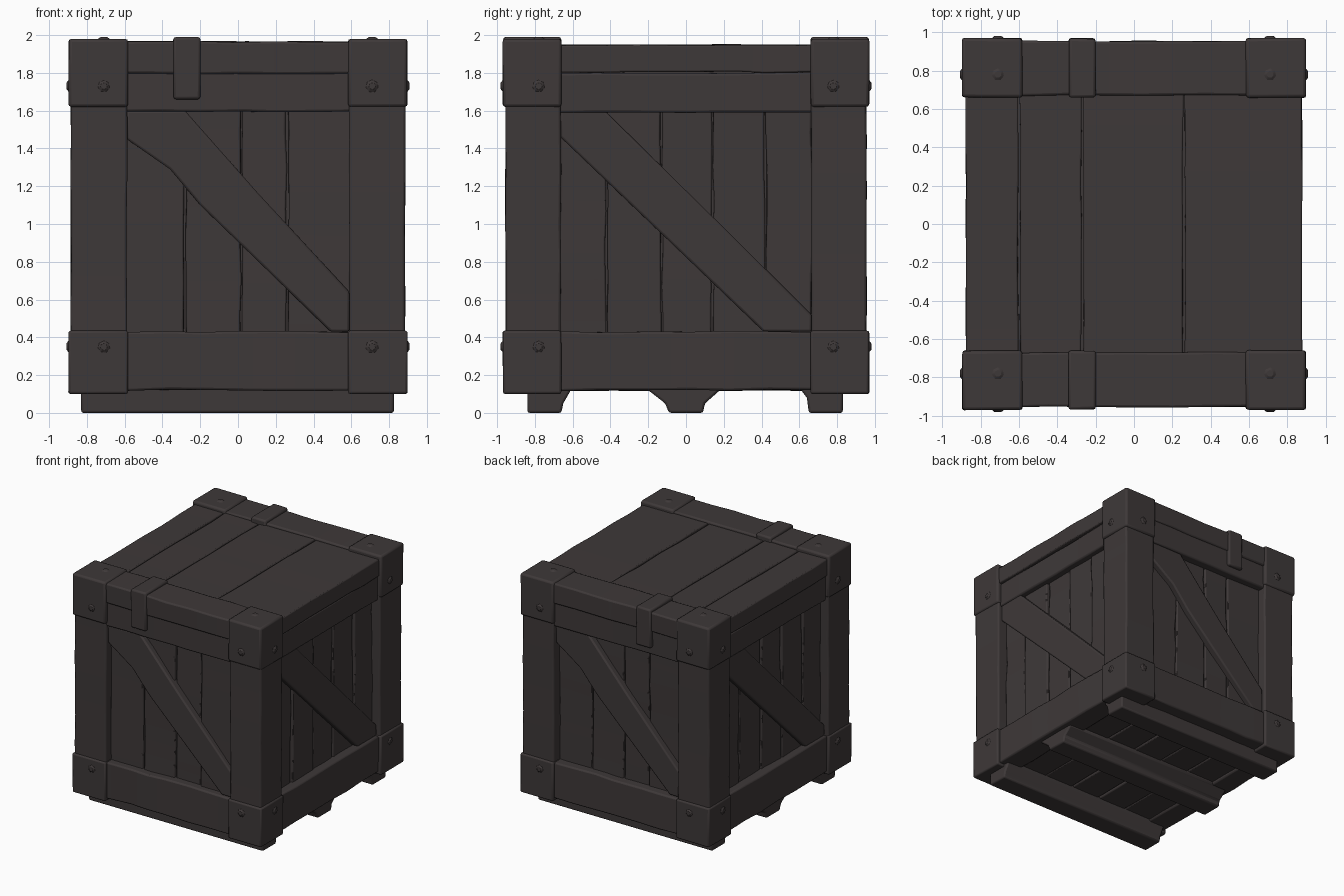
import bpy, bmesh, random
from mathutils import Vector, Matrix

if "Cube" in bpy.data.objects:
    bpy.data.objects.remove(bpy.data.objects["Cube"])

random.seed(4)
wood = bpy.data.materials.new("dark_wood")
wood.diffuse_color = (0.048, 0.040, 0.040, 1)
wood.use_nodes = True
wood.node_tree.nodes["Principled BSDF"].inputs["Base Color"].default_value = wood.diffuse_color


def finish(name, bm, bevel, turn=False):
    if turn:  # half turn about z gives the opposite side
        bm.transform(Matrix.Rotation(3.14159265, 4, 'Z'))
    bmesh.ops.recalc_face_normals(bm, faces=bm.faces)
    me = bpy.data.meshes.new(name)
    bm.to_mesh(me)
    bm.free()
    me.materials.append(wood)
    ob = bpy.data.objects.new(name, me)
    bpy.context.collection.objects.link(ob)
    if bevel:
        m = ob.modifiers.new("worn_edges", 'BEVEL')
        m.width, m.segments, m.limit_method = bevel, 2, 'ANGLE'
    return ob


def board(name, lo, hi, wear=0.004, bevel=0.012, turn=False):
    """Box cut across its length, with each cut nudged for a hand-hewn edge."""
    lo, hi = Vector(lo), Vector(hi)
    size = hi - lo
    bm = bmesh.new()
    bmesh.ops.create_cube(bm, size=1)
    for v in bm.verts:
        v.co = (lo + hi) / 2 + Vector(a * b for a, b in zip(v.co, size))
    axis = max(range(3), key=lambda i: size[i])
    no = Vector((0, 0, 0))
    no[axis] = 1
    n = max(1, int(size[axis] / 0.2))
    for i in range(1, n):
        p = lo.copy()
        p[axis] += size[axis] * (i + random.uniform(-.25, .25)) / n
        bmesh.ops.bisect_plane(bm, geom=bm.verts[:] + bm.edges[:] + bm.faces[:],
                               plane_co=p, plane_no=no)
    for v in bm.verts:
        for k in range(3):
            if k != axis:
                v.co[k] += random.uniform(-wear, wear)
    return finish(name, bm, bevel, turn)


def prism(name, pts, place, d0, d1, bevel=0.012, turn=False):
    """Flat outline pushed from depth d0 to d1."""
    bm = bmesh.new()
    a = [bm.verts.new(place(u, v, d0)) for u, v in pts]
    b = [bm.verts.new(place(u, v, d1)) for u, v in pts]
    bm.faces.new(a)
    bm.faces.new(b)
    for i in range(len(pts)):
        j = (i + 1) % len(pts)
        bm.faces.new((a[i], a[j], b[j], b[i]))
    return finish(name, bm, bevel, turn)


# Inner body behind the planks
board("inner_body", (-.785, -.85, .17), (.785, .85, 1.9), 0, 0)

# Corner posts, corner blocks and worn knots
for sx in (-1, 1):
    for sy in (-1, 1):
        def span(ax, ay, bx, by, z0, z1):
            xs, ys = sorted((sx * ax, sx * bx)), sorted((sy * ay, sy * by))
            return (xs[0], ys[0], z0), (xs[1], ys[1], z1)
        board("corner_post", *span(.588, .663, .885, .955, .12, 1.9), .003)
        board("top_corner_block", *span(.583, .66, .897, .97, 1.62, 1.98), .002, .016)
        board("bottom_corner_block", *span(.583, .66, .897, .97, .1, .435), .002, .012)
        for z in (.35, 1.73):
            for pos, d in (((sx * .894, sy * .78, z), (sx, 0, 0)),
                           ((sx * .71, sy * .967, z), (0, sy, 0))):
                bm = bmesh.new()
                bmesh.ops.create_cone(bm, cap_ends=True, segments=7, radius1=.055,
                                      radius2=.018, depth=.028)
                q = Vector(d).to_track_quat('Z', 'Y').to_matrix().to_4x4()
                bm.transform(Matrix.Translation(pos) @ q)
                finish("knot", bm, 0)
        bm = bmesh.new()
        bmesh.ops.create_cone(bm, cap_ends=True, segments=7, radius1=.055,
                              radius2=.018, depth=.024)
        bm.transform(Matrix.Translation((sx * .71, sy * .78, 1.977)))
        finish("knot", bm, 0)

front_seams = [-.6, -.28, .02, .26, .6]
side_seams = [-.67, -.42, -.13, .14, .42, .67]
front_brace = [(-.59, 1.6), (-.28, 1.6), (.1, 1.17), (.59, .64), (.59, .43),
               (.49, .43), (-.2, 1.1), (-.36, 1.29), (-.59, 1.45)]
side_brace = [(-.665, 1.6), (-.43, 1.6), (.15, 1.03), (.665, .52), (.665, .43),
              (.41, .43), (-.1, .92), (-.665, 1.46)]
g = .005  # half the gap between planks

for turn in (False, True):
    # Front and back: upright planks, rails, diagonal brace
    for a, b in zip(front_seams, front_seams[1:]):
        y = -.875 + random.uniform(-.008, .008)
        board("front_plank", (a + g, y, .3), (b - g, -.8, 1.7), .006, .008, turn)
    board("front_top_rail", (-.6, -.94, 1.595), (.6, -.75, 1.81), .003, turn=turn)
    board("front_lid_rail", (-.6, -.955, 1.795), (.6, -.67, 1.965), .004, turn=turn)
    board("front_bottom_rail", (-.6, -.945, .12), (.6, -.75, .43), .005, turn=turn)
    prism("front_brace", front_brace, lambda u, v, d: (u, d, v), -.925, -.84, turn=turn)
    # Right and left: the same, facing along x
    for a, b in zip(side_seams, side_seams[1:]):
        x = .805 + random.uniform(-.008, .008)
        board("side_plank", (.73, a + g, .3), (x, b - g, 1.7), .006, .008, turn)
    board("side_top_rail", (.68, -.67, 1.59), (.86, .67, 1.8), .003, turn=turn)
    board("side_bottom_rail", (.68, -.67, .12), (.872, .67, .43), .005, turn=turn)
    prism("side_brace", side_brace, lambda u, v, d: (d, u, v), .77, .853, turn=turn)

# Lid planks run front to back
lid_seams = [-.882, -.6, -.27, .26, .882]
for a, b in zip(lid_seams, lid_seams[1:]):
    board("lid_plank", (a + g, -.68, 1.803), (b - g, .68, 1.948), .004, .008)

# Floor planks
floor_seams = [-.7, -.42, -.14, .14, .42, .7]
for a, b in zip(floor_seams, floor_seams[1:]):
    board("floor_plank", (a + g, -.78, .14), (b - g, .78, .2), .004, .008)

# Clamps over the front and back lid rails
for s in (-1, 1):
    ys = sorted((s * .66, s * .968))
    board("lid_clamp", (-.34, ys[0], 1.66), (-.2, ys[1], 1.99), .003, .014)

# Skids under the floor
skids = [[(-.84, 0), (-.66, 0), (-.65, .05), (-.61, .12), (-.61, .18), (-.84, .18)],
         [(-.09, 0), (.09, 0), (.1, .05), (.18, .12), (.18, .18),
          (-.2, .18), (-.2, .12), (-.11, .05)],
         [(.65, 0), (.83, 0), (.83, .18), (.61, .18), (.61, .12), (.64, .08)]]
for pts in skids:
    prism("skid", pts, lambda u, v, d: (d, u, v), -.83, .825)

bpy.ops.object.select_all(action='SELECT')
bpy.context.view_layer.objects.active = bpy.context.selected_objects[0]
bpy.ops.object.shade_smooth_by_angle(angle=0.6)
